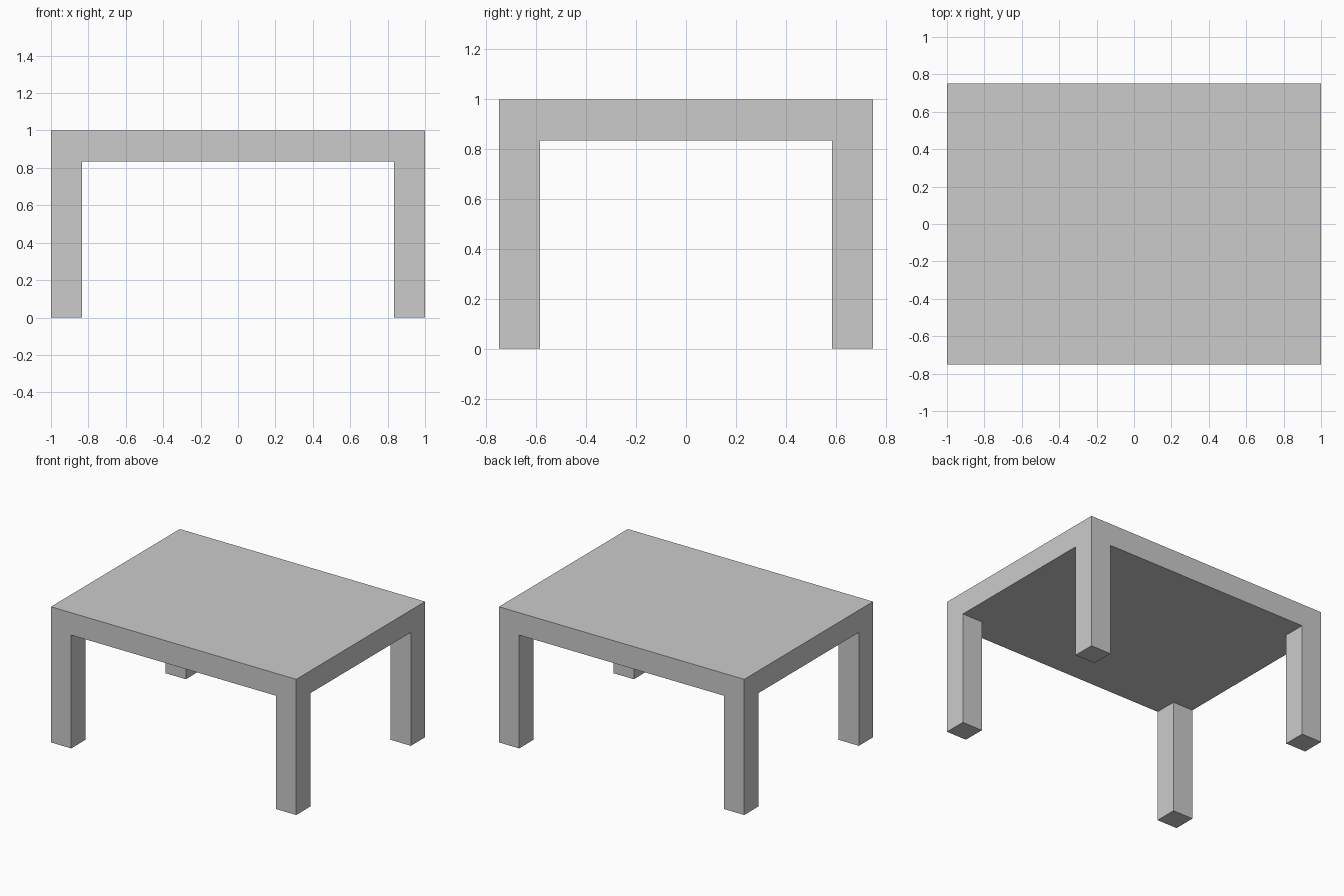
import bpy
import bmesh
from mathutils import Matrix, Vector

if "Cube" in bpy.data.objects:
    bpy.data.objects.remove(bpy.data.objects["Cube"])

LENGTH, WIDTH, HEIGHT = 2.0, 1.5, 1.0
LEG = 0.165      # square leg section
SLAB = 0.165     # tabletop thickness

bm = bmesh.new()

# Tabletop slab
bmesh.ops.create_cube(bm, size=1, matrix=Matrix.Translation((0, 0, HEIGHT - SLAB / 2))
                      @ Matrix.Diagonal((LENGTH, WIDTH, SLAB, 1)))

# Cut the underside so that each corner has a square leg footprint
inner = (LENGTH / 2 - LEG, WIDTH / 2 - LEG)
for axis in (0, 1):
    for side in (-1, 1):
        normal = Vector((axis == 0, axis == 1, 0))
        bmesh.ops.bisect_plane(bm, geom=bm.verts[:] + bm.edges[:] + bm.faces[:],
                               plane_co=normal * inner[axis] * side, plane_no=normal)

# Legs pulled down from the four corner faces, flush with the slab sides
bm.normal_update()
corners = [f for f in bm.faces if f.normal.z < -0.9
           and abs(f.calc_center_median().x) > inner[0]
           and abs(f.calc_center_median().y) > inner[1]]
legs = bmesh.ops.extrude_discrete_faces(bm, faces=corners)["faces"]
for face in legs:
    for v in face.verts:
        v.co.z = 0

# Weld and merge coplanar faces so the sides are seamless
bmesh.ops.remove_doubles(bm, verts=bm.verts[:], dist=1e-5)
bmesh.ops.dissolve_limit(bm, angle_limit=0.01, verts=bm.verts[:], edges=bm.edges[:])
bmesh.ops.recalc_face_normals(bm, faces=bm.faces[:])

mesh = bpy.data.meshes.new("table")
bm.to_mesh(mesh)
bm.free()
bpy.context.collection.objects.link(bpy.data.objects.new("table", mesh))
